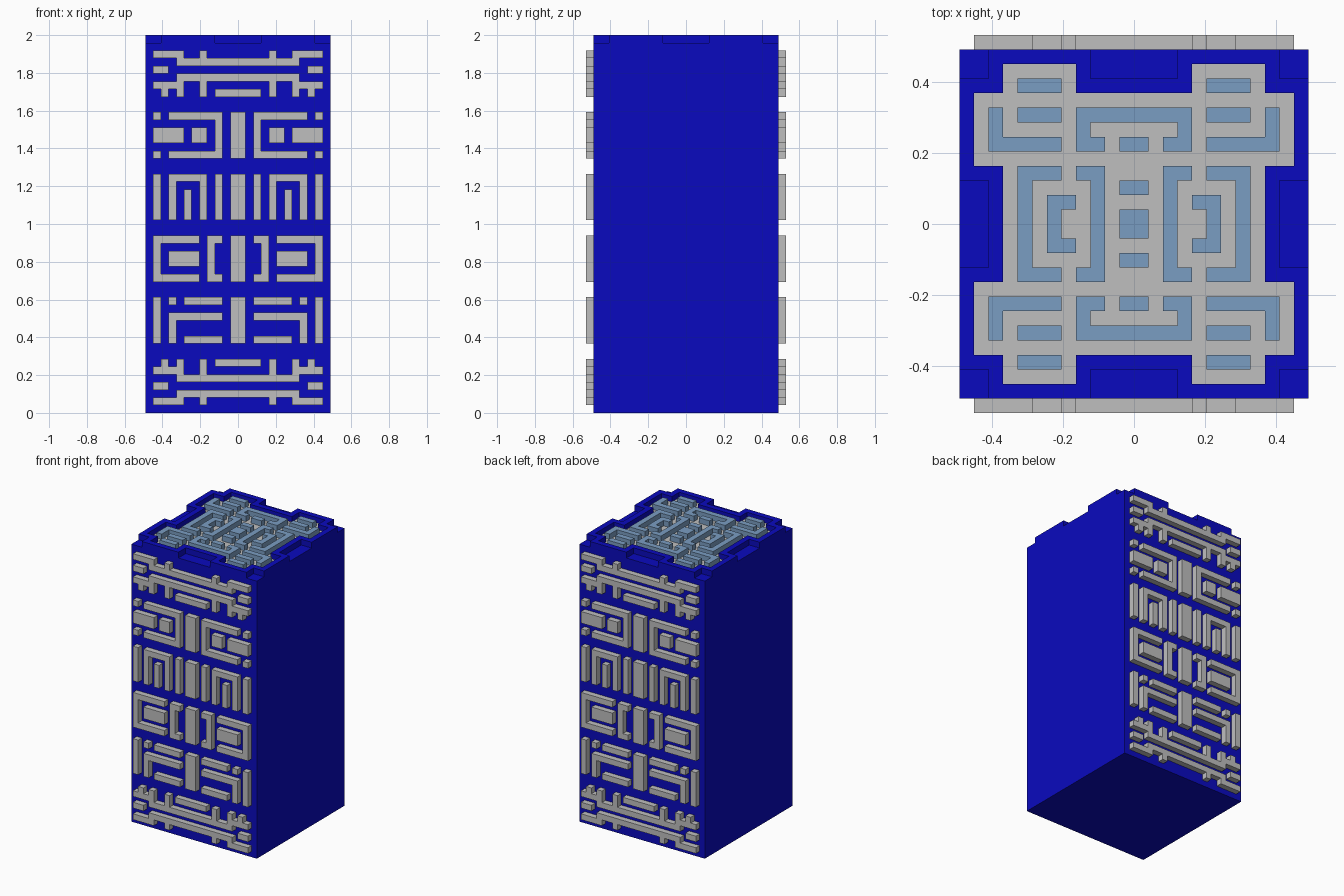
import bpy
import bmesh
from math import pi
from mathutils import Matrix

U = 2 / 49          # one pattern cell
HALF = 12 * U       # half the width of the block
BODY_TOP = 48 * U

cube = bpy.data.objects.get("Cube")
if cube:
    bpy.data.objects.remove(cube, do_unlink=True)


def material(name, r, g, b):
    m = bpy.data.materials.new(name)
    m.use_nodes = True
    m.diffuse_color = (r, g, b, 1)
    m.node_tree.nodes["Principled BSDF"].inputs["Base Color"].default_value = (r, g, b, 1)
    return m


BLUE = material("deep blue", 0.003, 0.003, 0.52)
GREY = material("light grey", 0.52, 0.52, 0.52)
PALE = material("pale blue", 0.195, 0.337, 0.54)


def mirrored(cells, both=False):
    """Mirror cells across the first axis, and the second if asked."""
    out = set(cells) | {(-1 - x, y) for x, y in cells}
    if both:
        out |= {(x, -1 - y) for x, y in out}
    return out


def cells_of(rows):
    """Rows are drawn from the centre line outward, top row first."""
    last = len(rows) - 1
    return {(x, last - y) for y, row in enumerate(rows)
            for x, mark in enumerate(row) if mark == "#"}


def raised(name, cells, height, mat, matrix):
    """Extrude a set of grid cells into clean-edged blocks."""
    bm = bmesh.new()
    corners = {}

    def vert(x, y):
        if (x, y) not in corners:
            corners[x, y] = bm.verts.new((x * U, y * U, 0))
        return corners[x, y]

    for x, y in sorted(cells):
        bm.faces.new([vert(x, y), vert(x + 1, y), vert(x + 1, y + 1), vert(x, y + 1)])
    grown = bmesh.ops.extrude_face_region(bm, geom=bm.faces[:], use_keep_orig=True)
    tops = [v for v in grown["geom"] if isinstance(v, bmesh.types.BMVert)]
    bmesh.ops.translate(bm, verts=tops, vec=(0, 0, height))
    bmesh.ops.recalc_face_normals(bm, faces=bm.faces[:])
    bmesh.ops.dissolve_limit(bm, angle_limit=0.01, verts=bm.verts[:], edges=bm.edges[:])
    bm.transform(matrix)
    mesh = bpy.data.meshes.new(name)
    bm.to_mesh(mesh)
    bm.free()
    mesh.materials.append(mat)
    obj = bpy.data.objects.new(name, mesh)
    bpy.context.collection.objects.link(obj)
    return obj


# Main block
bpy.ops.mesh.primitive_cube_add(size=1, location=(0, 0, BODY_TOP / 2))
body = bpy.context.object
body.name = "body"
body.scale = (2 * HALF, 2 * HALF, BODY_TOP)
body.data.materials.append(BLUE)

# Raised relief panels, right halves
SCROLL = ["....#..####",
          "########...",
          ".........##",
          "########...",
          "....#..####",
          "###.#..#.#."]
SPIRAL = ["#.#######.#",
          "#.#........",
          "#.#.##.####",
          "#.#.##.####",
          "#.#........",
          "#.#######.#"]
ARCH = ["#.#.#####.#",
        "#.#.#...#.#"] + ["#.#.#.#.#.#"] * 4
FRAME = ["#.##.######",
         "#..#......#",
         "#..#.####.#",
         "#..#.####.#",
         "#..#......#",
         "#.##.######"]
HOOK = ["#.#####.#.#",
        "#.........#",
        "#.#######.#",
        "#.......#.#",
        "#.......#.#",
        "#.#####.#.#"]
panels = {"lower_scroll": SCROLL[::-1], "hook": HOOK, "frame": FRAME,
          "arch": ARCH, "spiral": SPIRAL, "upper_scroll": SCROLL}

for side, turn in (("front", 0), ("back", pi)):
    for i, (name, rows) in enumerate(panels.items()):
        place = (Matrix.Rotation(turn, 4, "Z")
                 @ Matrix.Translation((0, -HALF, (1 + 8 * i) * U))
                 @ Matrix.Rotation(pi / 2, 4, "X"))
        raised(f"{side}_{name}_relief", mirrored(cells_of(rows)), U, GREY, place)

# Top: grey floor, notched blue rim and pale maze, each from one quarter
on_top = Matrix.Translation((0, 0, BODY_TOP))
quarter = [(x, y) for x in range(12) for y in range(12)]


def is_floor(x, y):
    if y < 4:
        return x < 9
    if y < 9:
        return x < 11
    return y < 11 and 4 <= x < 9


def is_notch(x, y):
    lo, hi = sorted((x, y))
    return hi >= 10 and (lo < 3 or lo >= 10)


floor = {c for c in quarter if is_floor(*c)}
rim = {c for c in quarter if not is_floor(*c) and not is_notch(*c)}
MAZE = [".....###..",
        "..........",
        "####.###.#",
        "...#.....#",
        "#.##.#####",
        "..........",
        "..##.###..",
        "#.#....#..",
        "..#.##.#..",
        "#.#..#.#.."]
raised("top_floor", mirrored(floor, True), 0.003, GREY, on_top)
raised("top_rim", mirrored(rim, True), U, BLUE, on_top)
raised("top_maze", mirrored(cells_of(MAZE), True), U, PALE, on_top)
